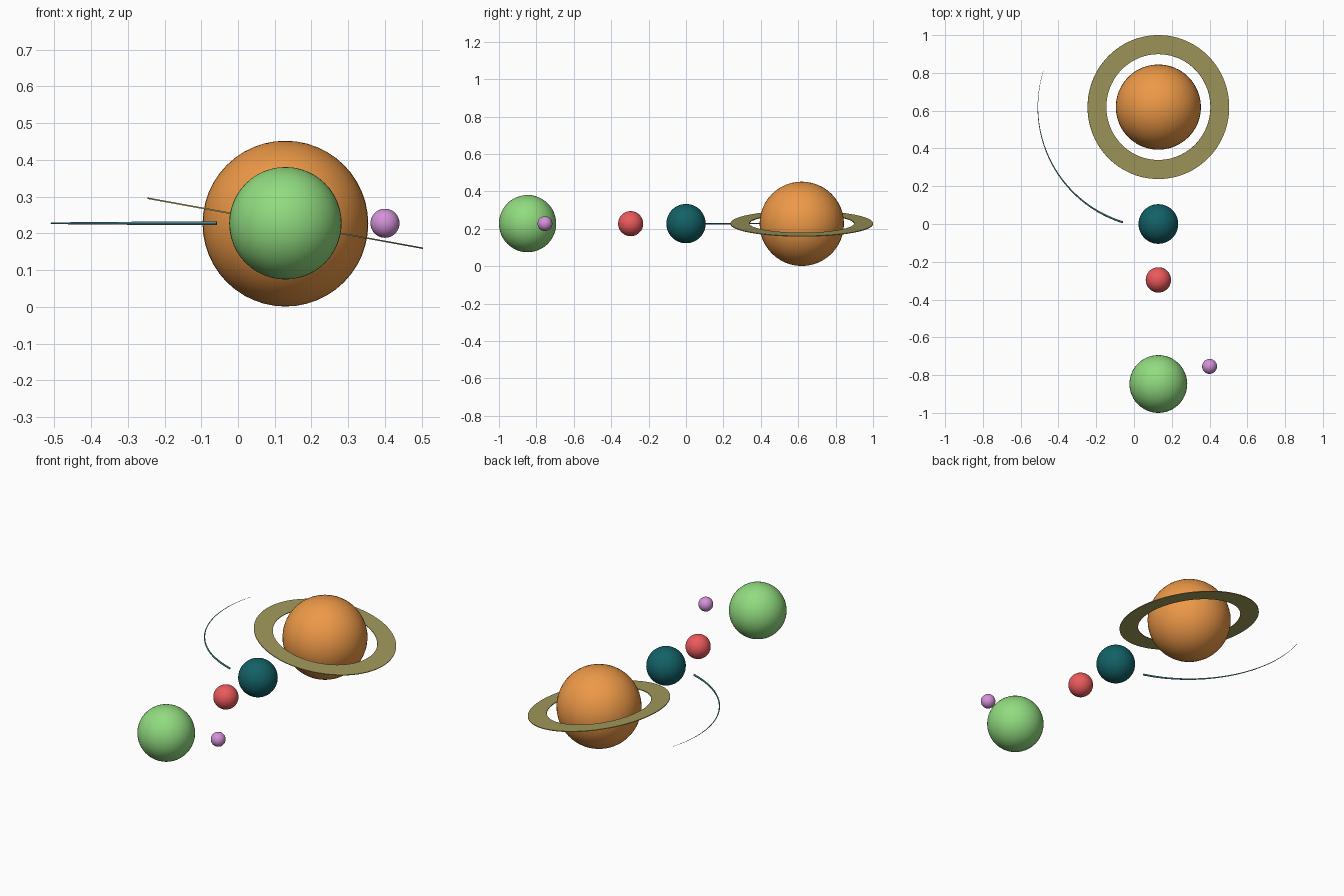
import bpy, bmesh, math

if "Cube" in bpy.data.objects:
    bpy.data.objects.remove(bpy.data.objects["Cube"])

PX, Z = 0.129, 0.2275          # shared axis of the planets
BIG_Y = 0.619                  # centre of the large planet and the orbit


def paint(obj, srgb):
    """Give an object a plain material from a display colour."""
    lin = [((c + 0.055) / 1.055) ** 2.4 for c in srgb]
    mat = bpy.data.materials.new(obj.name + "_colour")
    mat.diffuse_color = (*lin, 1)
    mat.use_nodes = True
    mat.node_tree.nodes["Principled BSDF"].inputs["Base Color"].default_value = mat.diffuse_color
    obj.data.materials.append(mat)


def mesh_object(name, bm, srgb):
    bmesh.ops.recalc_face_normals(bm, faces=bm.faces)
    me = bpy.data.meshes.new(name)
    bm.to_mesh(me)
    bm.free()
    obj = bpy.data.objects.new(name, me)
    bpy.context.collection.objects.link(obj)
    bpy.context.view_layer.objects.active = obj
    obj.select_set(True)
    bpy.ops.object.shade_smooth_by_angle(angle=math.radians(35))
    obj.select_set(False)
    paint(obj, srgb)
    return obj


def ball(name, x, y, z, r, srgb):
    bm = bmesh.new()
    bmesh.ops.create_uvsphere(bm, u_segments=48, v_segments=24, radius=r)
    obj = mesh_object(name, bm, srgb)
    obj.location = (x, y, z)
    return obj


def loft(bm, sections, closed):
    """Bridge consecutive rings of points; cap the ends if open."""
    rings = [[bm.verts.new(p) for p in s] for s in sections]
    n = len(rings[0])
    pairs = list(zip(rings, rings[1:])) + ([(rings[-1], rings[0])] if closed else [])
    for a, b in pairs:
        for i in range(n):
            j = (i + 1) % n
            bm.faces.new((a[i], a[j], b[j], b[i]))
    if not closed:
        bm.faces.new(rings[0])
        bm.faces.new(rings[-1])


# Planets and moons
ball("large_planet", PX, BIG_Y, 0.2265, 0.2255, (0.93, 0.60, 0.28))
ball("dark_planet", PX, 0, Z, 0.105, (0.07, 0.38, 0.40))
ball("red_planet", PX, -0.296, Z, 0.067, (0.92, 0.35, 0.36))
ball("green_planet", PX, -0.847, Z, 0.153, (0.57, 0.86, 0.50))
ball("small_moon", 0.40, -0.754, Z, 0.0395, (0.83, 0.57, 0.85))

# Tilted flat ring around the large planet
bm = bmesh.new()
H = 0.002
profile = [(0.280, -H), (0.381, -H), (0.381, H), (0.280, H)]
N = 96
loft(bm, [[(r * math.cos(2 * math.pi * k / N), r * math.sin(2 * math.pi * k / N), z)
           for r, z in profile] for k in range(N)], True)
ring = mesh_object("planet_ring", bm, (0.63, 0.60, 0.36))
ring.location = (PX, BIG_Y, Z)
ring.rotation_euler = (0, math.radians(10.3), 0)

# Tapering quarter-circle trail behind the dark planet
bm = bmesh.new()
sections = []
for k in range(49):
    t = k / 48
    a = math.radians(252.9 - 90 * t)
    w = 0.0048 * (1 - t) + 0.0006
    sections.append([((0.638 + w * math.cos(b)) * math.cos(a),
                      (0.638 + w * math.cos(b)) * math.sin(a),
                      w * math.sin(b))
                     for b in (2 * math.pi * i / 8 for i in range(8))])
loft(bm, sections, False)
trail = mesh_object("orbit_trail", bm, (0.38, 0.65, 0.70))
trail.location = (PX, BIG_Y, Z)
